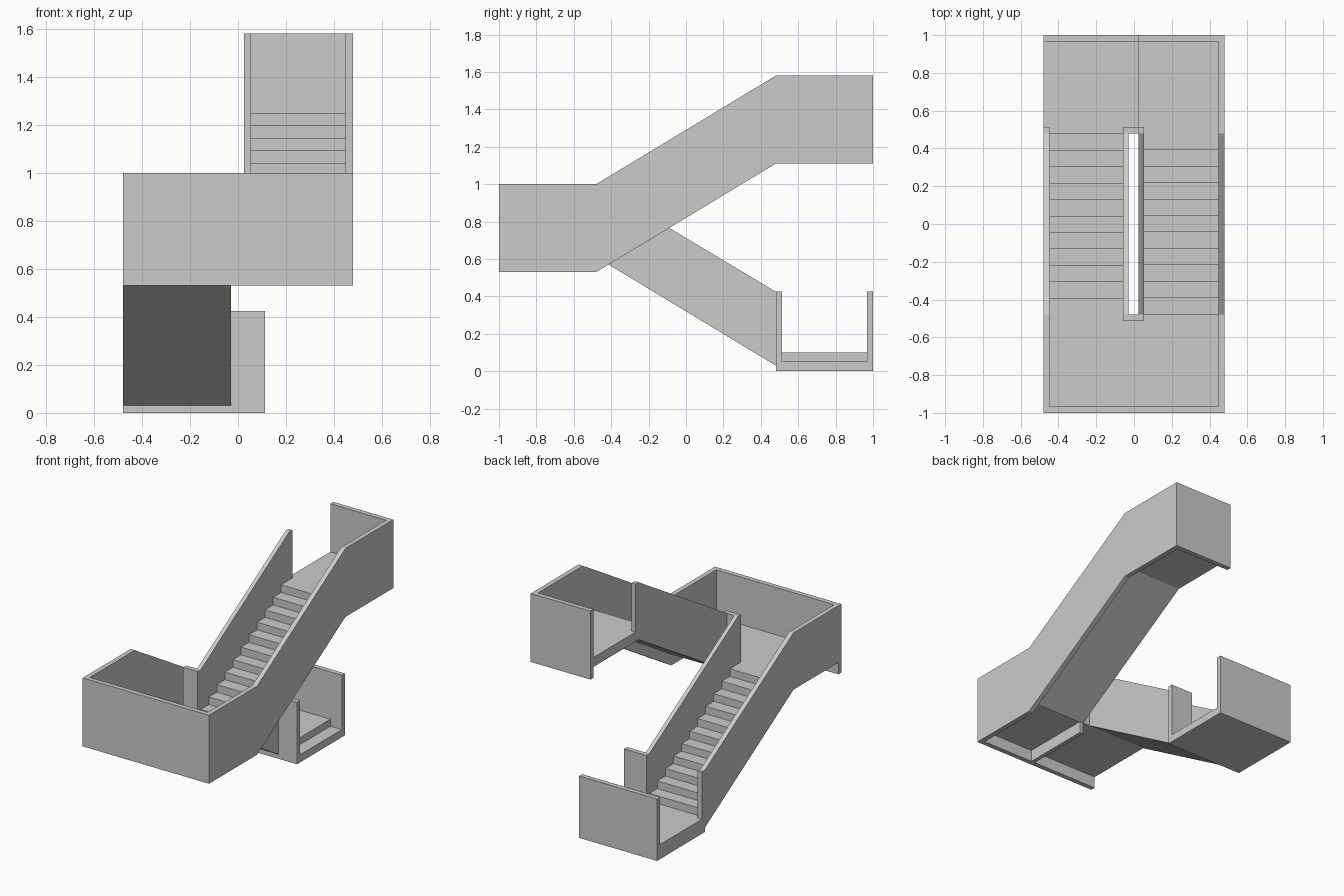
import bpy, bmesh

if "Cube" in bpy.data.objects:
    bpy.data.objects.remove(bpy.data.objects["Cube"])

T = 0.033                     # wall thickness
Y = 0.48                      # half length of each flight
N = 11                        # risers per flight
LOW, MID, TOP = 0.10, 0.675, 1.25   # floor levels
RUN, RISE = 2 * Y / N, (MID - LOW) / N


def prism(name, profile, x0, x1):
    """Extrude a (y, z) profile from x0 to x1."""
    bm = bmesh.new()
    face = bm.faces.new([bm.verts.new((x0, y, z)) for y, z in profile])
    new = bmesh.ops.extrude_face_region(bm, geom=[face])["geom"]
    verts = [v for v in new if isinstance(v, bmesh.types.BMVert)]
    bmesh.ops.translate(bm, verts=verts, vec=(x1 - x0, 0, 0))
    bmesh.ops.recalc_face_normals(bm, faces=bm.faces)
    mesh = bpy.data.meshes.new(name)
    bm.to_mesh(mesh)
    bm.free()
    obj = bpy.data.objects.new(name, mesh)
    bpy.context.collection.objects.link(obj)
    return obj


def box(name, x0, x1, y0, y1, z0, z1):
    return prism(name, [(y0, z0), (y1, z0), (y1, z1), (y0, z1)], x0, x1)


def flight(name, base, direction, x0, x1):
    """Sawtooth steps with a sloping underside; direction is the climb in y."""
    start = -direction * Y
    pts = [(start, base - 0.07)]
    for i in range(N):
        y = start + direction * i * RUN
        pts += [(y, base + i * RISE), (y, base + (i + 1) * RISE)]
    pts += [(-start, base + N * RISE), (-start, base + N * RISE - 0.065)]
    if direction < 0:
        pts.reverse()
    prism(name, pts, x0, x1)


# Stepped flights between the walls
flight("lower_flight", LOW, -1, -0.48 + T, -0.03 - T + 0.005)
flight("upper_flight", MID, 1, 0.025 + T - 0.005, 0.48 - T)

# Landings and the entry step
box("lower_landing", -0.48, 0.025, Y, 1 - T, 0, LOW)
box("entry_step", 0.025, 0.112, Y + T, 1 - T, 0, 0.052)
box("middle_landing", -0.48 + T, 0.48 - T, -1 + T, -Y, 0.61, MID)
box("top_landing", 0.025, 0.48 - T, Y, 1 - T, 1.185, TOP)

# Outer side walls
prism("outer_wall_right", [(-1 + T, 0.53), (-Y, 0.53), (Y, 1.11), (1 - T, 1.11),
                           (1 - T, 1.58), (Y, 1.58), (-Y, 1.0), (-1 + T, 1.0)],
      0.48 - T, 0.48)
prism("outer_wall_left", [(-1 + T, 0.61), (-Y, 0.61), (Y, 0.03), (Y + T, 0.03),
                          (Y + T, 0.425), (Y, 0.425), (-Y, 1.0), (-1 + T, 1.0)],
      -0.48, -0.48 + T)

# Inner walls beside the stairwell
prism("inner_wall_left", [(-Y, 0.61), (Y, 0.03), (Y, 0.425), (-Y, 1.0)],
      -0.03 - T + 0.005, -0.03)
prism("inner_wall_right", [(-Y, 0.61), (Y, 1.185), (Y + T, 1.185),
                           (Y + T, 1.58), (Y, 1.58), (-Y, 1.0)],
      0.025, 0.025 + T - 0.005)

# Cross walls
box("stairwell_end_wall", -0.058, 0.053, -Y - T, -Y, 0.61, 1.0)
box("lower_return_wall", -0.058, 0.112, Y, Y + T, 0, 0.425)
box("front_wall", -0.48, 0.48, -1, -1 + T, 0.53, 1.0)
box("lower_back_wall", -0.48, 0.112, 1 - T, 1, 0, 0.425)
box("top_back_wall", 0.025, 0.48, 1 - T, 1, 1.11, 1.58)

# Beam under the middle landing
box("landing_beam", 0.025, 0.053, -1 + T, -Y, 0.53, 0.61)
